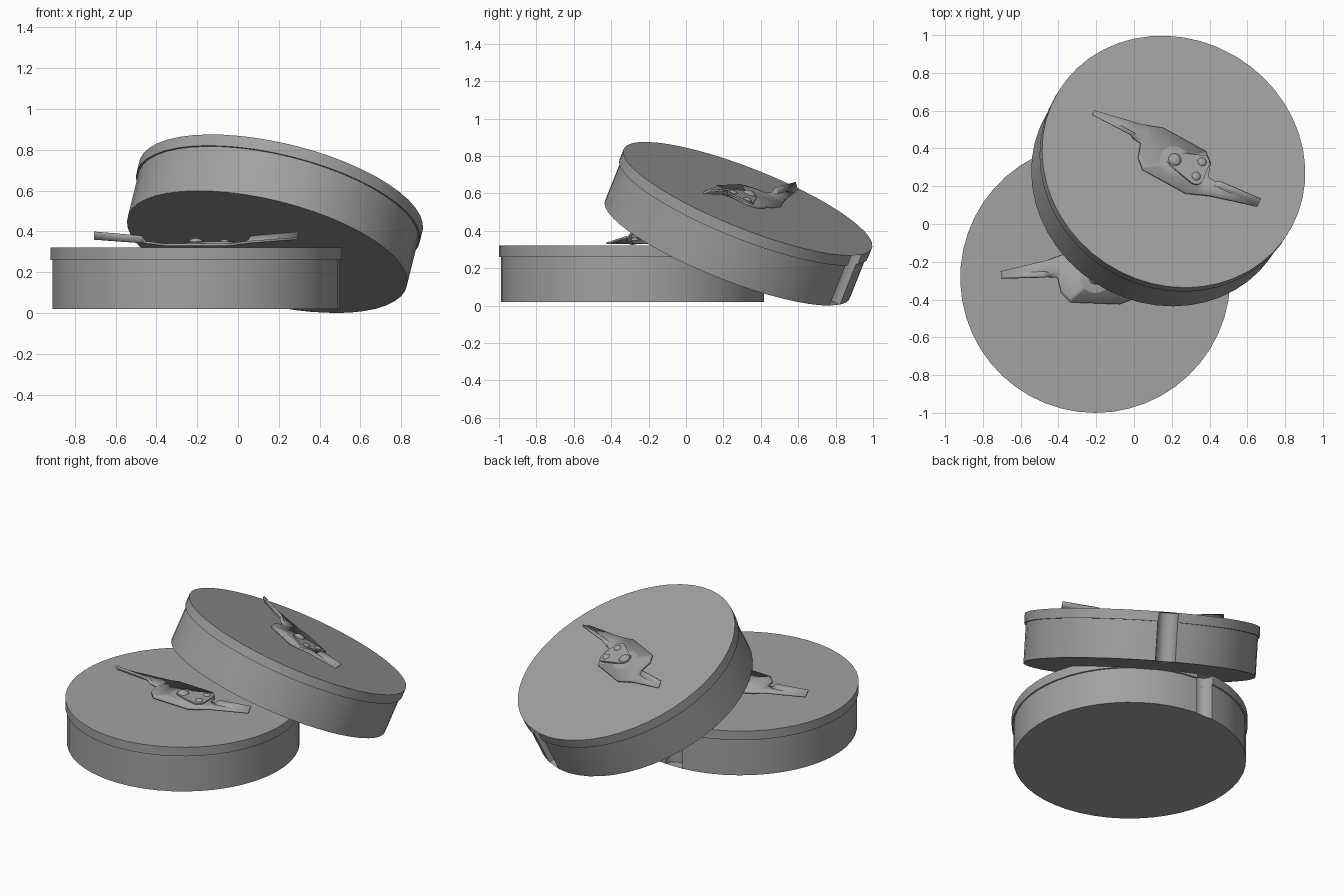
import bpy, bmesh, math
from mathutils import Matrix, Vector

cube = bpy.data.objects.get("Cube")
if cube:
    bpy.data.objects.remove(cube, do_unlink=True)

GREY = (0.36, 0.36, 0.36, 1)
mat = bpy.data.materials.new("mid grey")
mat.use_nodes = True
mat.diffuse_color = GREY
mat.node_tree.nodes["Principled BSDF"].inputs["Base Color"].default_value = GREY

HEIGHT = 0.30


def finish(bm, name, frame, smooth=30):
    bmesh.ops.recalc_face_normals(bm, faces=bm.faces[:])
    mesh = bpy.data.meshes.new(name)
    bm.to_mesh(mesh)
    bm.free()
    obj = bpy.data.objects.new(name, mesh)
    bpy.context.collection.objects.link(obj)
    obj.data.materials.append(mat)
    obj.matrix_world = frame
    bpy.ops.object.select_all(action='DESELECT')
    obj.select_set(True)
    bpy.context.view_layer.objects.active = obj
    bpy.ops.object.shade_smooth_by_angle(angle=math.radians(smooth))
    return obj


def outline(r, segs=48, centre=0.70, cut=0.062, cut_segs=12):
    """Circle with a round notch bitten out of its +y edge."""
    a = math.acos((r * r + centre * centre - cut * cut) / (2 * r * centre))
    start, sweep = math.pi / 2 + a, 2 * math.pi - 2 * a
    pts = [(r * math.cos(start + sweep * i / segs), r * math.sin(start + sweep * i / segs))
           for i in range(segs + 1)]
    phi = math.atan2(pts[-1][1] - centre, pts[-1][0])
    for i in range(1, cut_segs):
        t = phi - (math.pi + 2 * phi) * i / cut_segs
        pts.append((cut * math.cos(t), centre + cut * math.sin(t)))
    return pts


def build_disc(name, frame):
    bm = bmesh.new()
    profile = [(0.705, 0), (0.705, 0.24), (0.715, 0.24), (0.715, HEIGHT)]
    rings = [[bm.verts.new((x, y, z)) for x, y in outline(r)] for r, z in profile]
    n = len(rings[0])
    for low, high in zip(rings, rings[1:]):
        for i in range(n):
            j = (i + 1) % n
            bm.faces.new((low[i], low[j], high[j], high[i]))
    caps = [bm.faces.new(rings[0]), bm.faces.new(rings[-1])]
    bmesh.ops.triangulate(bm, faces=caps)
    finish(bm, name, frame)


def build_blade(name, frame):
    # Stations: x, raised edge y, sloped edge y, raised edge z, sloped edge z
    half = [(-0.50, 0.000, 0.035, 0.075, 0.045),
            (-0.27, 0.005, 0.090, 0.055, 0.028),
            (-0.25, 0.005, 0.095, 0.026, 0.026),
            (-0.20, 0.000, 0.112, 0.020, 0.020),
            (-0.18, -0.08, 0.120, 0.016, 0.016),
            (-0.13, -0.13, 0.140, 0.014, 0.014)]
    rows = [[(x, y0, z0), (x, y0 + 0.026, z1), (x, y1, z1)] for x, y0, y1, z0, z1 in half]
    rows += [[(-x, -y, z) for x, y, z in reversed(row)] for row in reversed(rows)]
    bm = bmesh.new()
    grid = [[bm.verts.new(Vector(p) + Vector((0, 0, HEIGHT))) for p in row] for row in rows]
    for a, b in zip(grid, grid[1:]):
        for i in range(2):
            bm.faces.new((a[i], b[i], b[i + 1], a[i + 1]))
    obj = finish(bm, name, frame)
    solid = obj.modifiers.new("thickness", 'SOLIDIFY')
    solid.thickness = 0.012
    solid.offset = 0


def build_plate(name, frame):
    # Rounded three-cornered plate under the bolts
    bm = bmesh.new()
    pts = []
    for cx, cy, first in ((0, 0, 110), (0.14, -0.035, 260), (0.135, 0.06, -10)):
        for i in range(5):
            t = math.radians(first + i * (36 if first == 110 else 25))
            pts.append((cx + 0.042 * math.cos(t), cy + 0.042 * math.sin(t)))
    base = bm.faces.new([bm.verts.new((x, y, HEIGHT + 0.015)) for x, y in pts])
    top = bmesh.ops.extrude_face_region(bm, geom=[base])["geom"]
    bmesh.ops.translate(bm, vec=(0, 0, 0.015),
                        verts=[v for v in top if isinstance(v, bmesh.types.BMVert)])
    finish(bm, name, frame)


def build_cone(name, frame, x, y, z, r1, r2, h):
    bm = bmesh.new()
    bmesh.ops.create_cone(bm, cap_ends=True, segments=20, radius1=r1, radius2=r2, depth=h,
                          matrix=Matrix.Translation((x, y, HEIGHT + z + h / 2)))
    finish(bm, name, frame)


def build_bolt(name, frame, x, y, r):
    bm = bmesh.new()
    bmesh.ops.create_uvsphere(bm, u_segments=16, v_segments=8, radius=r)
    bmesh.ops.transform(bm, verts=bm.verts[:], matrix=Matrix.Translation((x, y, HEIGHT + 0.026))
                        @ Matrix.Diagonal((1, 1, 0.6, 1)))
    finish(bm, name, frame)


def build_assembly(label, frame):
    build_disc(label + "_disc", frame)
    build_blade(label + "_blade", frame)
    build_cone(label + "_hub_rise", frame, 0, 0, 0.015, 0.11, 0.05, 0.010)
    build_plate(label + "_bolt_plate", frame)
    for part, x, y, r in (("main_bolt", 0, 0, 0.036),
                          ("back_bolt", 0.135, 0.06, 0.025),
                          ("front_bolt", 0.14, -0.03, 0.025)):
        build_bolt(label + "_" + part, frame, x, y, r)


# Flat disc on the ground
build_assembly("lower", Matrix.Translation((-0.205, -0.285, 0.02)))

# Tilted disc leaning on the first
normal = Vector((0.224, 0.361, 0.905)).normalized()
along = Vector((0.892, -0.451, -0.041))
along = (along - normal * along.dot(normal)).normalized()
across = normal.cross(along)
tilt = Matrix((along, across, normal)).transposed().to_4x4()
base = Vector((0.21, 0.33, 0.571)) - normal * HEIGHT
build_assembly("upper", Matrix.Translation(base) @ tilt)
